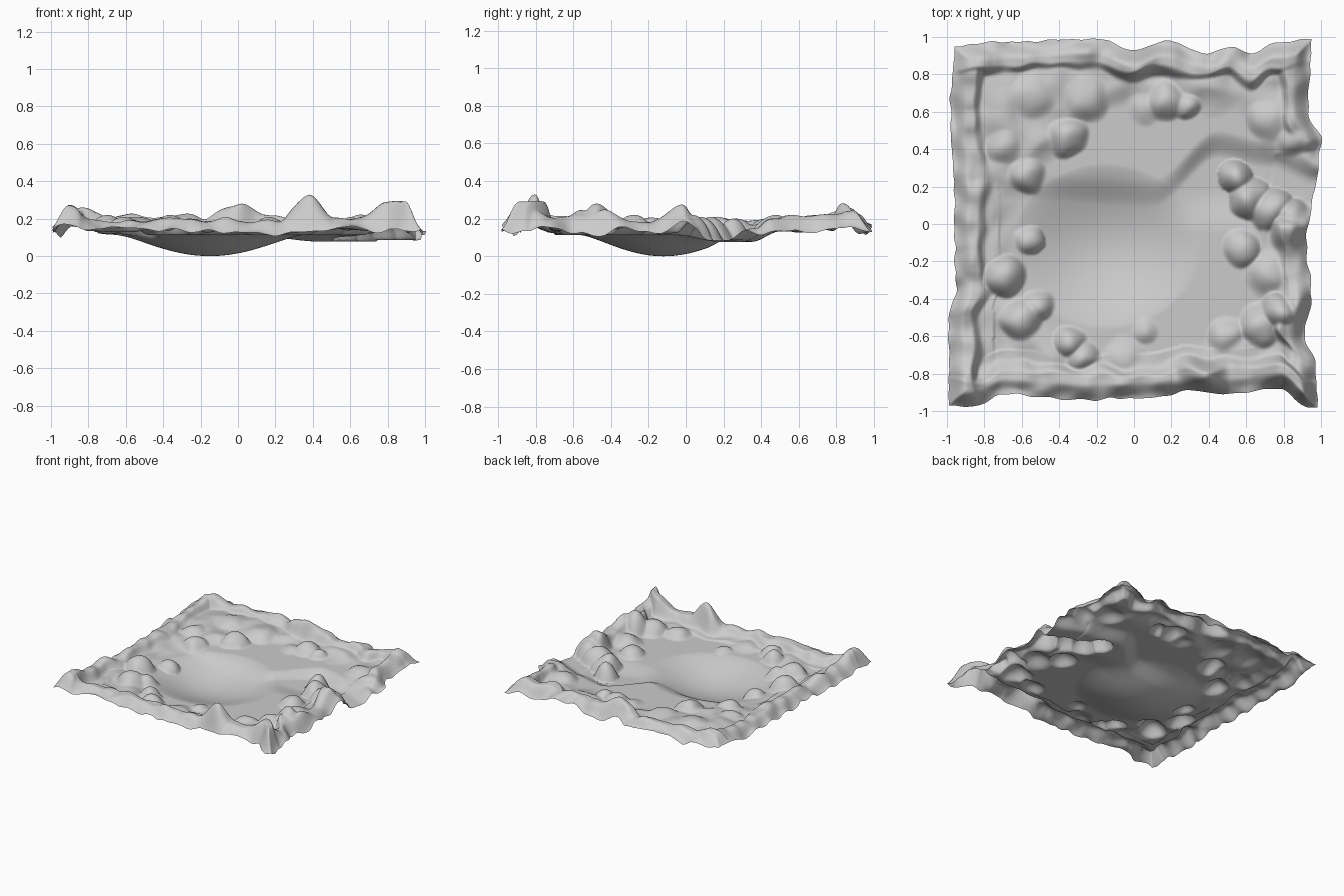
import bpy, bmesh, math
from mathutils import noise, Vector

if "Cube" in bpy.data.objects:
    bpy.data.objects.remove(bpy.data.objects["Cube"])

N = 240


def smooth(a, b, t):
    t = max(0.0, min(1.0, (t - a) / (b - a)))
    return t * t * (3 - 2 * t)


def curve(points, t):
    """Smooth interpolation through (position, value) pairs."""
    if t <= points[0][0]:
        return points[0][1]
    for (a, va), (b, vb) in zip(points, points[1:]):
        if t <= b:
            return va + (vb - va) * smooth(a, b, t)
    return points[-1][1]


def rough(x, y, scale, seed):
    return noise.noise(Vector((x * scale, y * scale, seed)))


# Wavy outline of the four sides
LEFT = [(-1, -.99), (-.5, -.99), (-.35, -.95), (-.1, -.96), (.2, -.96), (.55, -.98), (.7, -.98), (1, -.96)]
RIGHT = [(-1, .98), (-.75, .97), (-.62, .91), (-.4, .95), (-.1, .92), (.1, .95), (.25, .98), (.45, 1), (.6, .93), (1, .95)]
FRONT = [(-1, -.97), (-.88, -.98), (-.7, -.91), (-.3, -.94), (.1, -.93), (.3, -.89), (.5, -.91), (.8, -.88), (.95, -.98)]
BACK = [(-1, .95), (-.85, .97), (-.2, .99), (0, .93), (.2, .98), (.42, .91), (.55, .95), (.65, .91), (.8, .97), (1, .99)]

# Crest height along each side, and the bank north of the stream
CREST_L = [(-.9, .26), (-.6, .21), (-.3, .19), (0, .20), (.4, .19), (.8, .22)]
CREST_R = [(-.95, .30), (-.7, .21), (-.45, .24), (-.2, .18), (-.02, .26), (.12, .08), (.33, .08), (.45, .20), (.9, .22)]
CREST_F = [(-.9, .26), (-.7, .18), (-.3, .20), (.2, .18), (.38, .33), (.52, .20), (.65, .20), (.78, .28), (.95, .30)]
CREST_B = [(-.9, .24), (-.5, .21), (-.2, .21), (.02, .27), (.2, .20), (.5, .21), (.9, .22)]
BANK = [(-.5, .2), (.1, .17), (.45, .43), (.7, .38), (1, .27)]
# Inner edge of the hilly belt by compass angle (degrees, radius)
CLEARING = [(-180, .62), (-150, .68), (-115, .72), (-90, .68), (-60, .72), (-40, .80), (-15, .70),
            (8, .70), (45, .80), (70, .66), (105, .62), (130, .52), (150, .55), (180, .62)]

# Mounds: x, y, radius, top height
MOUNDS = [
    (-.58, .27, .12, .20), (-.36, .47, .13, .22), (-.69, .42, .13, .20), (-.55, .70, .2, .21),
    (-.26, .68, .17, .20), (.17, .66, .13, .21), (.28, .63, .09, .19), (.05, .63, .12, .16),
    (-.57, -.09, .08, .15), (-.70, -.28, .13, .22), (-.52, -.44, .1, .18), (-.60, -.51, .13, .21),
    (-.35, -.63, .1, .20), (-.28, -.72, .11, .19), (.06, -.57, .08, .14), (.58, -.13, .11, .18),
    (.54, .25, .1, .20), (.61, .14, .12, .21), (.74, .07, .13, .21), (.72, -.27, .15, .18),
    (.50, -.60, .13, .17), (.68, -.54, .14, .21), (.78, -.47, .12, .28), (.72, .56, .15, .19),
    (.42, .72, .2, .15), (-.05, -.72, .14, .15), (.87, .46, .13, .20), (.85, .02, .12, .22),
]


def smax(a, b, k=.025):
    h = max(k - abs(a - b), 0) / k
    return max(a, b) + h * h * k * .25


def ground(x, y, edges):
    # Level floor, pond basin and shallow stream running out on the right
    bank = curve(BANK, x)
    south = 1 - smooth(bank - .08, bank + .07, y)
    stream = smooth(.05, .45, x) * south * smooth(-.05, .18, y)
    z = .132 - .02 * south - .035 * stream
    r = math.hypot((x + .15) / .50, (y + .12) / .44)
    if r < 1:
        z -= .112 * (1 - r * r) ** 1.5
    # Hilly belt, higher as a terrace in the back left corner
    ang = math.degrees(math.atan2(y, x))
    belt = smooth(0, .14, math.hypot(x, y) - curve(CLEARING, ang)) * (1 - stream)
    terrace = smooth(.1, -.3, x) * smooth(.3, .6, y)
    n = noise.fractal(Vector((x * 4, y * 4, 3)), 1, 2, 2)
    z += belt * (.022 + .02 * terrace + .035 * n)
    # Mounds
    wx, wy = x + .025 * rough(x, y, 7, 2), y + .025 * rough(x, y, 7, 4)
    for bx, by, br, bh in MOUNDS:
        d = ((wx - bx) ** 2 + (wy - by) ** 2) / (br * br)
        if d < 1:
            z = smax(z, .08 + (bh - .08) * (1 - d) ** .9)
    # Lumpy rim, steep on the inside and drooping at the border
    border = min(edges)
    droop = smooth(-.05, .09, border)
    for d, crest in zip(edges, (curve(CREST_L, y), curve(CREST_R, y), curve(CREST_F, x), curve(CREST_B, x))):
        if d < .24:
            foot = min(.125 + .03 * rough(x, y, 6, 11), crest)
            lump = .035 * rough(x, y, 8, 7) * smooth(.07, .16, crest)
            width = .18 + .035 * rough(x, y, 7, 1)
            shape = droop * (1 - smooth(width - .06, width + .02, d))
            z = smax(z, foot + (crest + lump - foot) * shape)
    # Border dips between the lumps
    dip = (.02 + .05 * rough(x, y, 7, 15)) * (1 - smooth(0, .08, border))
    return max(z - dip * (1 - stream), .07) if border < .08 else z


# Terrain sheet
bm = bmesh.new()
rows = []
for j in range(N + 1):
    row = []
    for i in range(N + 1):
        u, v = 2 * i / N - 1, 2 * j / N - 1
        l, r, f, b = curve(LEFT, v), curve(RIGHT, v), curve(FRONT, u), curve(BACK, u)
        x = l + (r - l) * (u + 1) / 2
        y = f + (b - f) * (v + 1) / 2
        # fine ripple that fades inwards
        w = smooth(.8, 1, max(abs(u), abs(v))) * .012
        x += w * noise.noise(Vector((u * 2, v * 12, 5)))
        y += w * noise.noise(Vector((u * 12, v * 2, 9)))
        row.append(bm.verts.new((x, y, ground(x, y, (x - l, r - x, y - f, b - y)))))
    rows.append(row)
for j in range(N):
    for i in range(N):
        bm.faces.new((rows[j][i], rows[j][i + 1], rows[j + 1][i + 1], rows[j + 1][i]))

# Rest the lowest point on the floor
low = min(p.co.z for p in bm.verts)
for p in bm.verts:
    p.co.z -= low
mesh = bpy.data.meshes.new("terrain")
bm.to_mesh(mesh)
bm.free()
terrain = bpy.data.objects.new("terrain", mesh)
bpy.context.collection.objects.link(terrain)
for p in mesh.polygons:
    p.use_smooth = True
